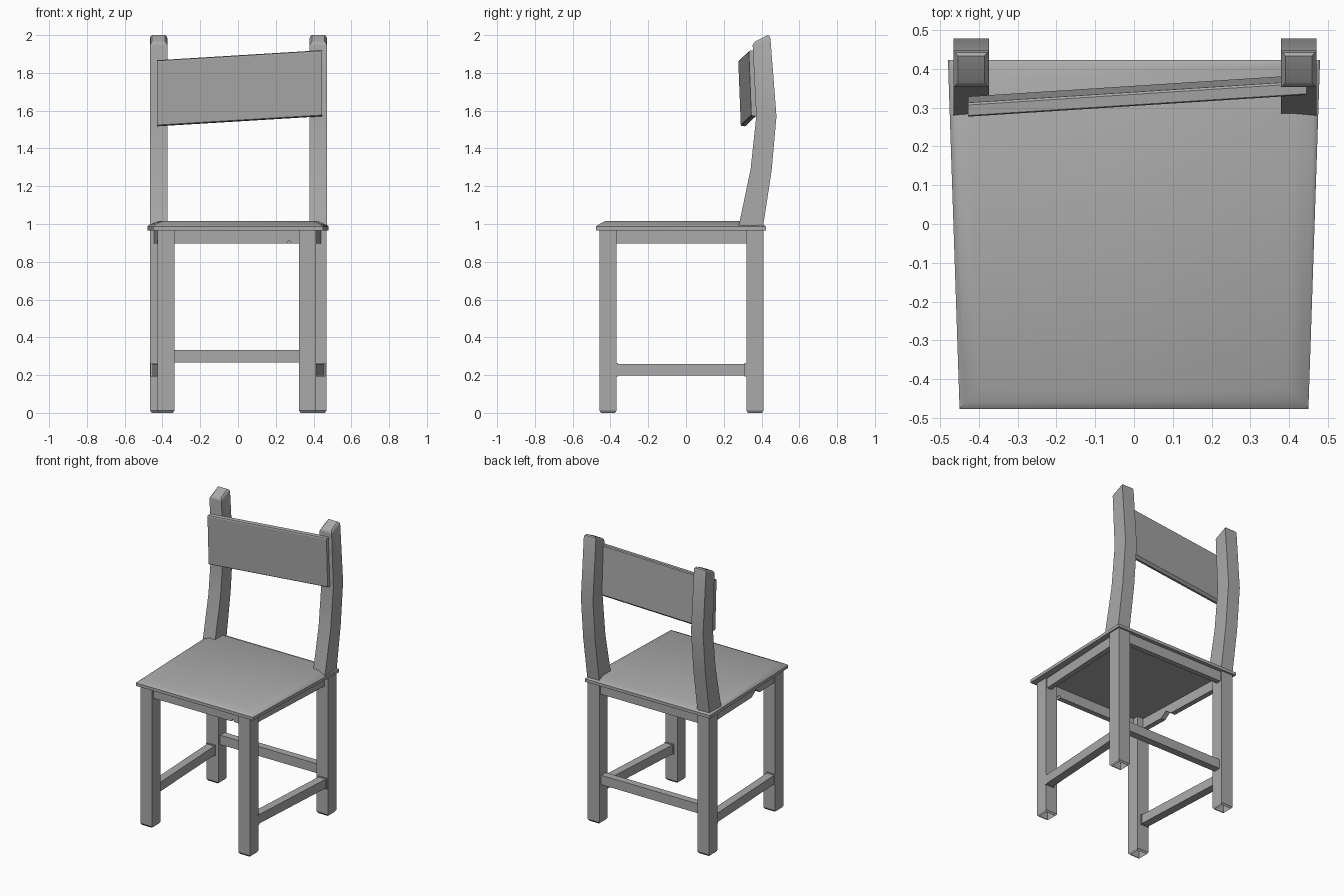
import bpy
import bmesh
import math
from mathutils import Vector

if "Cube" in bpy.data.objects:
    bpy.data.objects.remove(bpy.data.objects["Cube"], do_unlink=True)

mat = bpy.data.materials.new("plain grey")
mat.use_nodes = True
GREY = (0.4, 0.4, 0.4, 1)
mat.diffuse_color = GREY
mat.node_tree.nodes["Principled BSDF"].inputs["Base Color"].default_value = GREY


def loft(name, rings, smooth=False, open_start=False):
    """Solid through rings of equal point count."""
    bm = bmesh.new()
    loops = [[bm.verts.new(p) for p in ring] for ring in rings]
    n = len(loops[0])
    for a, b in zip(loops, loops[1:]):
        for i in range(n):
            j = (i + 1) % n
            bm.faces.new((a[i], a[j], b[j], b[i]))
    bm.faces.new(loops[-1])
    start = bm.faces.new(loops[0][::-1])
    bmesh.ops.recalc_face_normals(bm, faces=bm.faces[:])
    if open_start:
        bmesh.ops.delete(bm, geom=[start], context='FACES_ONLY')
    mesh = bpy.data.meshes.new(name)
    bm.to_mesh(mesh)
    bm.free()
    mesh.materials.append(mat)
    obj = bpy.data.objects.new(name, mesh)
    bpy.context.collection.objects.link(obj)
    if smooth:
        bpy.ops.object.select_all(action='DESELECT')
        obj.select_set(True)
        bpy.context.view_layer.objects.active = obj
        bpy.ops.object.shade_smooth_by_angle(angle=math.radians(35))


def rect(cx, cy, w, d, z):
    return [(cx + sx * w / 2, cy + sy * d / 2, z)
            for sx, sy in ((-1, -1), (1, -1), (1, 1), (-1, 1))]


def rail(name, start, end, z0, z1, thick, notch=None):
    """Horizontal rail; notch = (position, half width, depth) cut in the lower edge."""
    a, b = Vector((*start, 0)), Vector((*end, 0))
    side = Vector((0, 0, 1)).cross(b - a).normalized() * thick / 2
    outline = [(0, z1), (0, z0)]
    if notch:
        t, half, depth = notch
        outline += [(t - half, z0), (t, z0 + depth), (t + half, z0)]
    outline += [(1, z0), (1, z1)]
    rings = [[a.lerp(b, t) + s + Vector((0, 0, z)) for t, z in outline]
             for s in (-side, side)]
    loft(name, rings)


# Hollow-ended legs with slightly tapered feet
FEET = {"front_right_leg": (-0.382, -0.413), "front_left_leg": (0.368, -0.413),
        "rear_right_leg": (-0.42, 0.365), "rear_left_leg": (0.423, 0.365)}
for name, (x, y) in FEET.items():
    loft(name, [rect(x, y, 0.074, 0.074, 0), rect(x, y, 0.09, 0.091, 0.012),
                rect(x, y, 0.09, 0.091, 0.97)], open_start=True)


# Seat: thin rim rising to a gently crowned panel
def seat_ring(front, back, y0, y1, z):
    return [(-front, y0, z), (front, y0, z), (back, y1, z), (-back, y1, z)]


loft("seat", [seat_ring(0.45, 0.48, -0.477, 0.423, 0.966),
              seat_ring(0.45, 0.48, -0.477, 0.423, 0.987),
              seat_ring(0.437, 0.465, -0.46, 0.405, 0.999),
              seat_ring(0.40, 0.42, -0.425, 0.365, 1.016)], smooth=True)

# Curved back posts with softened tops
PROFILE = [(0, 0.277, 0.407, 0.98, 0.98), (0, 0.342, 0.453, 1.29, 1.28),
           (0, 0.372, 0.479, 1.57, 1.57), (0, 0.353, 0.447, 1.945, 1.983),
           (0.004, 0.355, 0.443, 1.955, 1.994), (0.012, 0.366, 0.434, 1.966, 2.0)]
for name, x in (("right_back_post", -0.42), ("left_back_post", 0.425)):
    rings = []
    for inset, y0, y1, z0, z1 in PROFILE:
        w = 0.046 - inset
        rings.append([(x - w, y0, z0), (x + w, y0, z0), (x + w, y1, z1), (x - w, y1, z1)])
    loft(name, rings, smooth=True)

# Crooked backrest board leaning forward, loose at its right end
BOARD = [(0.013, 0.004), (0.018, 0), (0.036, -0.003), (0.052, 0.012),
         (0.036, 0.342), (0.03, 0.347), (0.003, 0.344), (0, 0.338)]
loft("backrest", [[(x, y + dy, z + dz) for dy, dz in BOARD]
                  for x, y, z in ((-0.428, 0.277, 1.52), (0.445, 0.333, 1.573))])

# Aprons under the seat, two of them chipped
APRON = (0.897, 0.968, 0.035)
rail("front_apron", (-0.385, -0.425), (0.368, -0.425), *APRON, (0.87, 0.016, 0.018))
rail("rear_apron", (-0.42, 0.38), (0.42, 0.38), *APRON)
rail("right_apron", (-0.40, -0.41), (-0.428, 0.36), *APRON, (0.33, 0.06, 0.035))
rail("left_apron", (0.385, -0.41), (0.424, 0.36), *APRON)

# Stretchers between the legs, with small collars at the side joints
rail("rear_stretcher", (-0.42, 0.365), (0.42, 0.365), 0.267, 0.332, 0.05)
for name, s, xf in (("right", -1, 0.393), ("left", 1, 0.383)):
    rail(name + "_stretcher", (s * xf, -0.41), (s * 0.43, 0.36), 0.197, 0.26, 0.056)
    for end, x, y in (("front", xf, -0.367), ("rear", 0.43, 0.317)):
        rail(f"{name}_{end}_collar", (s * x, y - 0.006), (s * x, y + 0.006),
             0.192, 0.265, 0.066)
